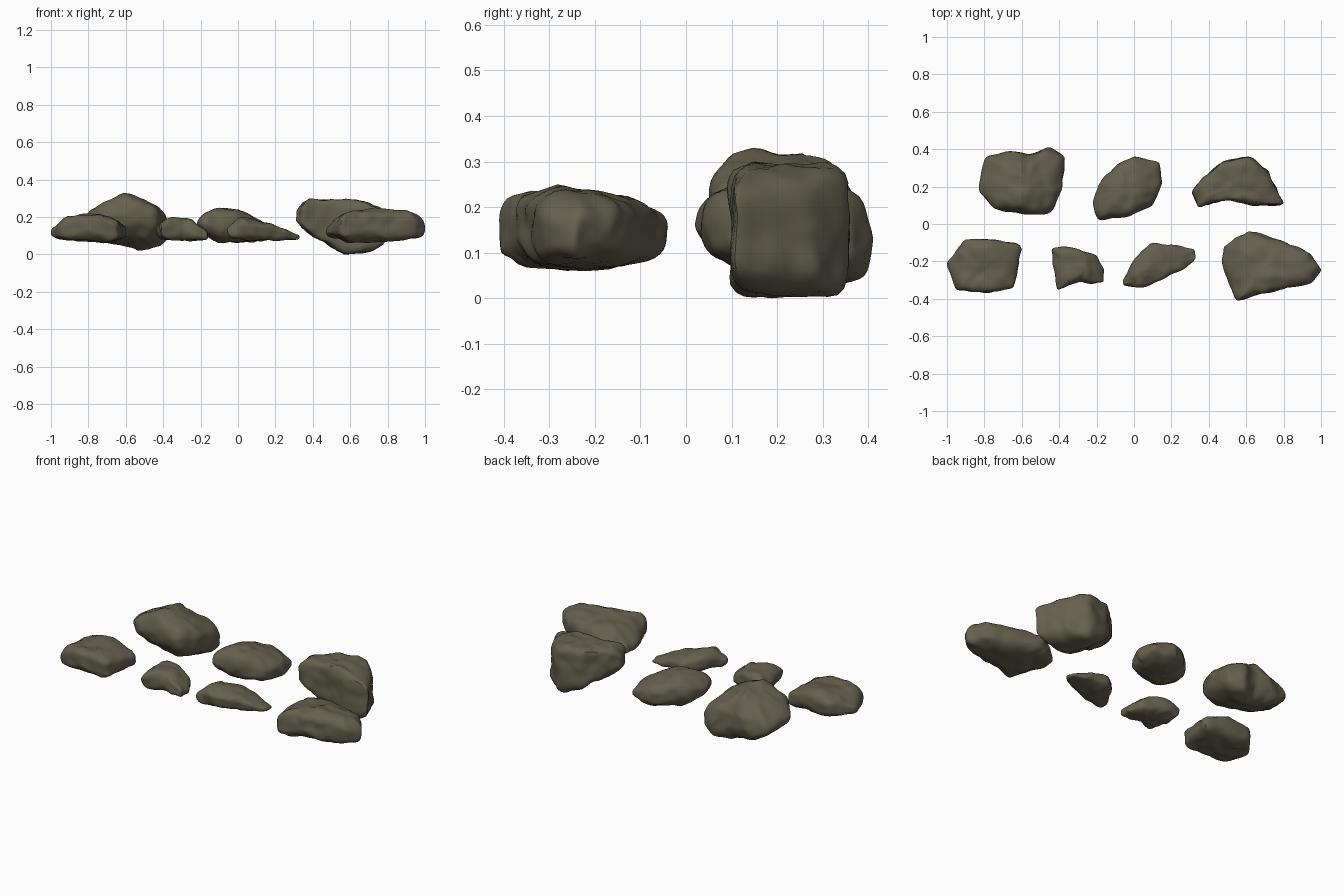
import bpy
import bmesh
import math
from mathutils import Vector, noise

default_cube = bpy.data.objects.get("Cube")
if default_cube:
    bpy.data.objects.remove(default_cube, do_unlink=True)

STEPS_PER_EDGE = 9
RINGS = 30

# One flat stone colour for every rock
stone = bpy.data.materials.new("olive_stone")
stone_colour = (.13, .117, .076, 1)
stone.use_nodes = True
stone.diffuse_color = stone_colour
shader = stone.node_tree.nodes["Principled BSDF"]
shader.inputs["Base Color"].default_value = stone_colour
shader.inputs["Roughness"].default_value = .9


def resample(outline):
    """Subdivide the plan outline evenly and soften its corners."""
    points = []
    for index, corner in enumerate(outline):
        start = Vector(corner)
        end = Vector(outline[(index + 1) % len(outline)])
        points += [start.lerp(end, step / STEPS_PER_EDGE) for step in range(STEPS_PER_EDGE)]
    for _ in range(2):
        count = len(points)
        points = [(points[i - 1] + points[i] * 2 + points[(i + 1) % count]) / 4 for i in range(count)]
    return points


def heights_at(x, profile):
    """Interpolate the underside and crown heights along the rock."""
    if x <= profile[0][0]:
        return profile[0][1:]
    for left, right in zip(profile, profile[1:]):
        if x <= right[0]:
            blend = (x - left[0]) / (right[0] - left[0])
            return [a + (b - a) * blend for a, b in zip(left[1:], right[1:])]
    return profile[-1][1:]


def roughen(co):
    """Broad lumps, chipped ridges and a fine grain."""
    lumps = noise.noise_vector(co * 7) * .01
    chips = noise.noise_vector(co * 17) * .008
    ridge = abs(noise.noise(co * 11)) * .014
    return co + lumps + chips - Vector((0, 0, ridge))


def fit_axis(verts, axis, low, high):
    """Undo the drift that roughening adds along one axis."""
    values = [vert.co[axis] for vert in verts]
    base, span = min(values), max(values) - min(values)
    for vert in verts:
        vert.co[axis] = low + (vert.co[axis] - base) / span * (high - low)


def make_rock(name, outline, profile, boxiness, base_slope=0.0, crown_slope=0.0):
    rim = resample(outline)
    centre = sum(rim, Vector((0, 0))) / len(rim)

    def place(plan, lift):
        low, high = heights_at(plan.x, profile)
        depth = plan.y - centre.y
        low += base_slope * depth
        high += crown_slope * depth
        return roughen(Vector((plan.x, plan.y, (low + high + lift * (high - low)) / 2)))

    # Stack of rings from the underside to the crown
    bm = bmesh.new()
    bottom = bm.verts.new(place(centre, -1))
    rings = []
    for level in range(1, RINGS):
        angle = math.pi * (level / RINGS - .5)
        c, s = math.cos(angle), math.sin(angle)
        norm = (abs(c) ** boxiness + abs(s) ** boxiness) ** (1 / boxiness)
        rings.append([bm.verts.new(place(centre.lerp(p, c / norm), s / norm)) for p in rim])
    top = bm.verts.new(place(centre, 1))

    count = len(rim)
    for i in range(count):
        j = (i + 1) % count
        bm.faces.new((bottom, rings[0][j], rings[0][i]))
        bm.faces.new((top, rings[-1][i], rings[-1][j]))
        for lower, upper in zip(rings, rings[1:]):
            bm.faces.new((lower[i], lower[j], upper[j], upper[i]))

    # Keep the roughened rock within its intended extents
    for axis in range(2):
        values = [corner[axis] for corner in outline]
        fit_axis(bm.verts, axis, min(values), max(values))
    fit_axis(bm.verts, 2, min(row[1] for row in profile), max(row[2] for row in profile))
    bmesh.ops.recalc_face_normals(bm, faces=bm.faces)

    mesh = bpy.data.meshes.new(name)
    bm.to_mesh(mesh)
    bm.free()
    mesh.materials.append(stone)
    rock = bpy.data.objects.new(name, mesh)
    bpy.context.collection.objects.link(rock)
    bpy.ops.object.select_all(action="DESELECT")
    rock.select_set(True)
    bpy.context.view_layer.objects.active = rock
    bpy.ops.object.shade_smooth_by_angle(angle=math.radians(40))


# Front row: plan outline, then (x, underside, crown) stations
make_rock(
    "front_right_slab",
    [(-1, -.23), (-.91, -.08), (-.6, -.11), (-.65, -.35), (-.78, -.37), (-.95, -.36)],
    [(-1, .08, .14), (-.92, .07, .2), (-.75, .06, .22), (-.6, .06, .17)],
    boxiness=3.6)

make_rock(
    "front_small_rock",
    [(-.44, -.2), (-.44, -.12), (-.34, -.12), (-.2, -.17), (-.16, -.24), (-.17, -.31),
     (-.23, -.32), (-.3, -.3), (-.42, -.35)],
    [(-.44, .08, .18), (-.37, .08, .2), (-.25, .07, .19), (-.16, .07, .13)],
    boxiness=3.4)

make_rock(
    "front_tapered_rock",
    [(-.06, -.3), (0, -.18), (.1, -.1), (.32, -.13), (.33, -.18), (.27, -.24),
     (.18, -.27), (.1, -.32), (0, -.34), (-.05, -.33)],
    [(-.06, .08, .17), (.02, .07, .2), (.13, .07, .17), (.24, .07, .14), (.33, .07, .11)],
    boxiness=3)

make_rock(
    "front_left_boulder",
    [(.47, -.22), (.48, -.13), (.54, -.08), (.62, -.04), (.8, -.1), (.94, -.16),
     (1, -.24), (.94, -.31), (.78, -.35), (.66, -.37), (.55, -.41)],
    [(.47, .08, .17), (.57, .06, .23), (.72, .06, .25), (.9, .06, .25), (1, .07, .22)],
    boxiness=3.5, base_slope=.04, crown_slope=-.15)

# Back row
make_rock(
    "back_right_boulder",
    [(-.83, .18), (-.78, .36), (-.66, .39), (-.56, .37), (-.45, .41), (-.37, .36),
     (-.38, .18), (-.43, .06), (-.58, .05), (-.74, .08)],
    [(-.83, .1, .23), (-.7, .05, .29), (-.6, .04, .33), (-.48, .02, .29), (-.36, .03, .27)],
    boxiness=2.5, base_slope=-.25, crown_slope=-.2)

make_rock(
    "back_middle_rock",
    [(-.22, .11), (-.18, .22), (-.08, .32), (0, .36), (.13, .32), (.15, .22),
     (.1, .1), (-.03, .04), (-.18, .02)],
    [(-.22, .1, .21), (-.12, .07, .25), (0, .06, .24), (.15, .06, .19)],
    boxiness=2.7, crown_slope=-.08)

make_rock(
    "back_left_boulder",
    [(.31, .17), (.38, .26), (.48, .34), (.62, .36), (.72, .27), (.8, .1), (.62, .1),
     (.5, .13), (.35, .09)],
    [(.31, .17, .25), (.37, .13, .3), (.57, 0, .3), (.68, .01, .29), (.8, .05, .25)],
    boxiness=7)
